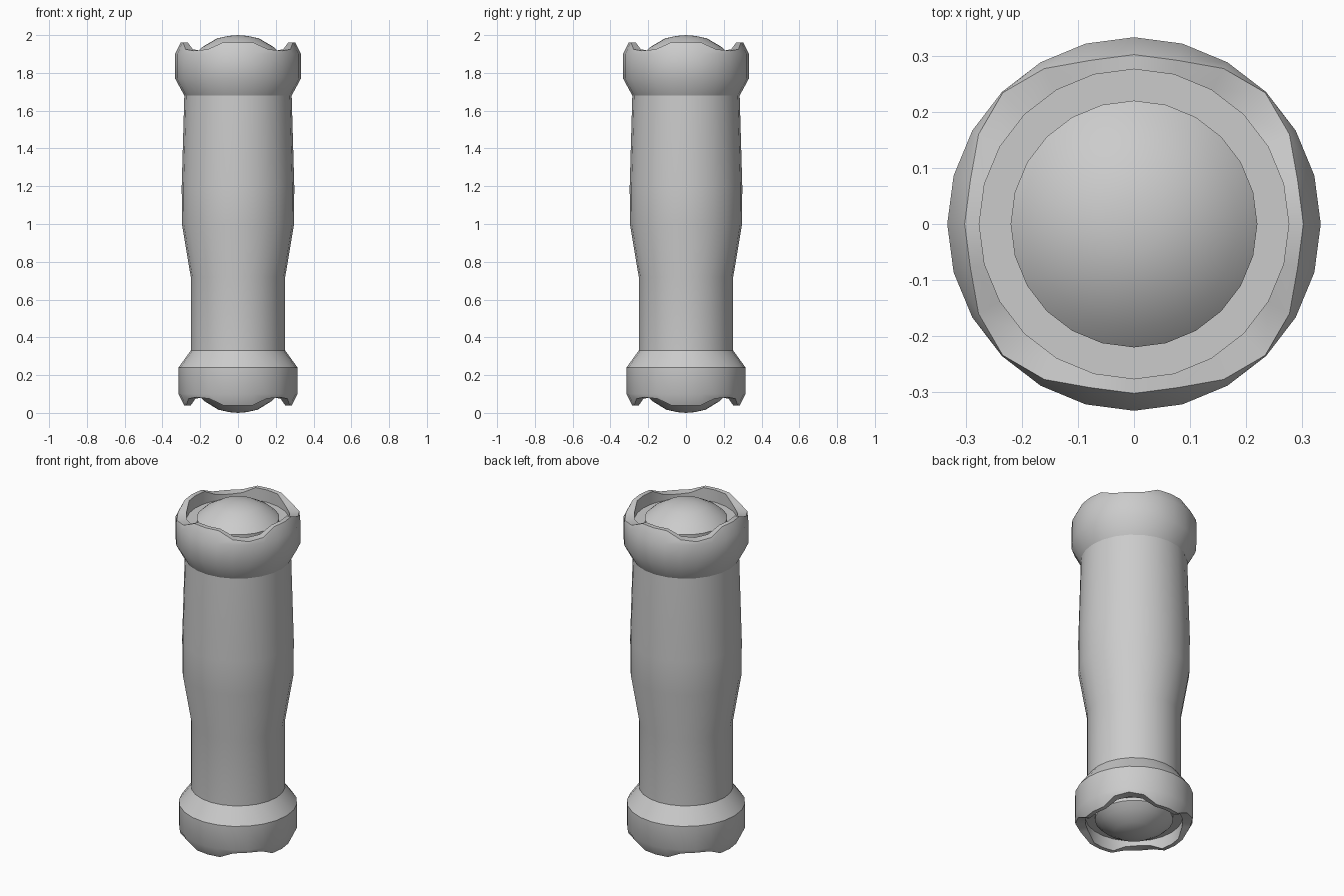
import bpy, bmesh, math

if "Cube" in bpy.data.objects:
    bpy.data.objects.remove(bpy.data.objects["Cube"])

SIDES = 24


def lathe(name, rings):
    """Each ring is a function of the side index giving (radius, z); radius 0 makes a tip."""
    bm = bmesh.new()
    prev = None
    for ring in rings:
        if ring(0)[0] == 0:
            cur = [bm.verts.new((0, 0, ring(0)[1]))] * SIDES
        else:
            cur = []
            for i in range(SIDES):
                r, z = ring(i)
                a = 2 * math.pi * i / SIDES
                cur.append(bm.verts.new((r * math.cos(a), r * math.sin(a), z)))
        if prev:
            for i in range(SIDES):
                j = (i + 1) % SIDES
                loop = [prev[i], prev[j], cur[j], cur[i]]
                bm.faces.new(list(dict.fromkeys(loop)))
        prev = cur
    bmesh.ops.recalc_face_normals(bm, faces=bm.faces)
    mesh = bpy.data.meshes.new(name)
    bm.to_mesh(mesh)
    bm.free()
    obj = bpy.data.objects.new(name, mesh)
    bpy.context.collection.objects.link(obj)
    bpy.ops.object.select_all(action='DESELECT')
    obj.select_set(True)
    bpy.context.view_layer.objects.active = obj
    bpy.ops.object.shade_smooth_by_angle(angle=math.radians(30))
    return obj


def circle(r, z):
    return lambda i: (r, z)


def end_cap(prefix, tip, d, r_out, r_neck, r_in, r_dome, z_neck, z_wide):
    """Collar with a scalloped rim, and the dome inside it. d = +1 top, -1 bottom."""
    # rim depth below the tip and inset from the collar, from a lobe centre to a notch
    depth = [0.038, 0.038, 0.075, 0.083]
    inset = [0.031, 0.031, 0.013, 0.002]

    def step(i):
        k = i % 6
        return min(k, 6 - k)

    def at(h):
        return tip - d * h

    lathe(prefix + "_collar", [
        circle(r_neck, z_neck),
        circle(r_out, z_wide),
        circle(r_out, at(0.10)),
        lambda i: (r_out - inset[step(i)], at(depth[step(i)])),
        lambda i: (r_in, at(depth[step(i)])),
        circle(r_in, at(0.11)),
        circle(r_dome - 0.03, at(0.11)),
    ])
    lathe(prefix + "_dome", [
        circle(r_dome, at(0.12)),
        circle(r_dome, at(0.092)),
        circle(r_dome * 0.84, at(0.06)),
        circle(r_dome * 0.5, at(0.017)),
        circle(r_dome * 0.22, at(0.004)),
        circle(0, tip),
    ])


# Waisted grip between the two collars
lathe("grip", [circle(r, z) for r, z in (
    (0.25, 0.28), (0.25, 0.72), (0.297, 1.0), (0.298, 1.2), (0.283, 1.72))])

# Larger cap on top, slightly smaller one below
end_cap("top", 2.0, 1, 0.333, 0.284, 0.276, 0.22, 1.68, 1.77)
end_cap("bottom", 0.0, -1, 0.315, 0.25, 0.26, 0.208, 0.33, 0.24)
